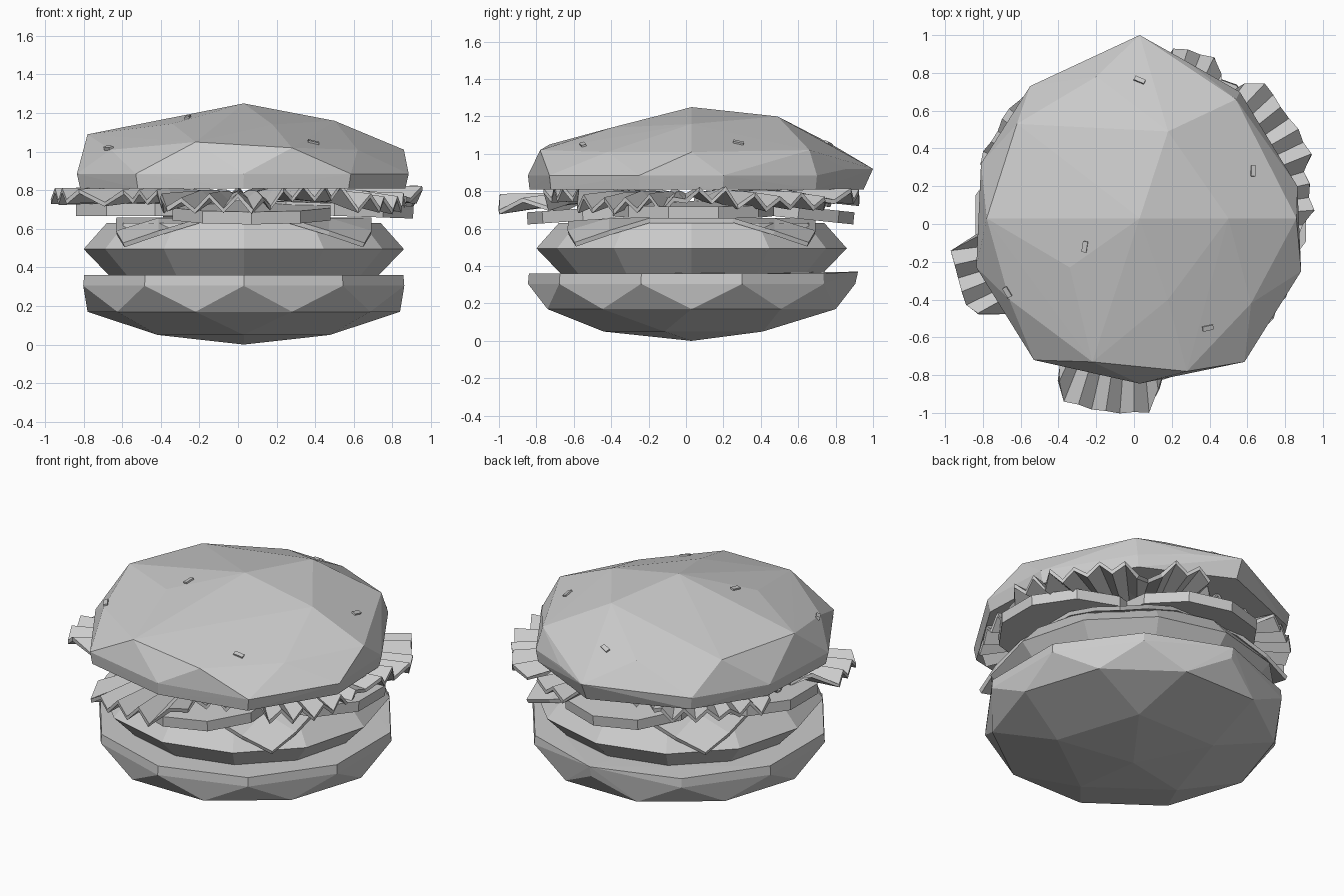
import bpy, bmesh, math, random
from mathutils import Vector, Matrix
from mathutils.bvhtree import BVHTree

if "Cube" in bpy.data.objects:
    bpy.data.objects.remove(bpy.data.objects["Cube"])

random.seed(4)
CX, CY = 0.03, 0.03

# the whole model is one plain grey
GREY = bpy.data.materials.new("plain grey")
GREY.diffuse_color = (0.6, 0.6, 0.6, 1)
GREY.use_nodes = True
GREY.node_tree.nodes["Principled BSDF"].inputs["Base Color"].default_value = GREY.diffuse_color


def finish(bm, name):
    bmesh.ops.recalc_face_normals(bm, faces=bm.faces)
    me = bpy.data.meshes.new(name)
    bm.to_mesh(me)
    bm.free()
    me.materials.append(GREY)
    ob = bpy.data.objects.new(name, me)
    bpy.context.collection.objects.link(ob)
    return ob


def ring(n, r, z, start=0.0):
    a = [math.radians(start) + 2 * math.pi * i / n for i in range(n)]
    return [(CX + r * math.cos(t), CY + r * math.sin(t), z) for t in a]


def hull(points, name):
    bm = bmesh.new()
    for p in points:
        bm.verts.new(p)
    bmesh.ops.convex_hull(bm, input=bm.verts)
    loose = [v for v in bm.verts if not v.link_faces]
    bmesh.ops.delete(bm, geom=loose, context='VERTS')
    return finish(bm, name)


# bottom bun: faceted bowl, slightly higher at the back
bowl = ([(CX, CY, 0)] + ring(5, 0.47, 0.05, 54) + ring(10, 0.81, 0.17, 0)
        + ring(10, 0.875, 0.305, 18) + ring(10, 0.87, 0.36, 18))
bowl.append((0.03, 0.92, 0.37))
hull(bowl, "bottom_bun")

# patty: twelve-sided drum with a bulging edge
hull(ring(12, 0.70, 0.36) + ring(12, 0.83, 0.495) + ring(12, 0.71, 0.63),
     "patty")

# cheese: square slice whose corners fold down over the patty
bm = bmesh.new()
bmesh.ops.create_grid(bm, x_segments=6, y_segments=6, size=0.66)
for v in bm.verts:
    r = v.co.xy.length
    k = min(1, 0.88 / r) if r else 1
    fold = max(0, r * k - 0.70)
    v.co = (CX + v.co.x * k, CY + v.co.y * k, 0.645 - 0.72 * fold)
cheese = finish(bm, "cheese")
mod = cheese.modifiers.new("thickness", 'SOLIDIFY')
mod.thickness, mod.offset = 0.025, 0

# tomato slices: four overlapping discs, front and back ones tilted down
for i, (x, y, z, tx, ty) in enumerate([(0.07, -0.42, 0.685, 4, 0),
                                       (-0.43, 0.02, 0.70, 0, 0),
                                       (0.50, 0.04, 0.70, 0, 2),
                                       (0.02, 0.47, 0.70, -6, 0)]):
    bm = bmesh.new()
    bmesh.ops.create_cone(bm, cap_ends=True, segments=10, radius1=0.43,
                          radius2=0.43, depth=0.065)
    bm.transform(Matrix.Translation((x, y, z))
                 @ Matrix.Rotation(math.radians(tx), 4, 'X')
                 @ Matrix.Rotation(math.radians(ty), 4, 'Y'))
    finish(bm, f"tomato_slice_{i + 1}")

# lettuce: pleated ring that sticks out in several lobes
# (angle, reach, half width, droop)
LOBES = [(-99, 1.015, 14, 0.05), (199, 1.0, 10, 0.02), (34, 1.02, 15, 0.04),
         (10, 0.96, 8, 0.01), (69, 0.99, 7, 0.01), (137, 0.90, 22, 0.02),
         (-22, 0.90, 20, 0.05), (-60, 0.80, 15, 0.0)]


def leaf(deg):
    best = (0.76, 0.01)
    for a, r, w, drop in LOBES:
        d = abs((deg - a + 180) % 360 - 180)
        best = max(best, (r if d < w else r - 0.03 * (d - w), drop))
    return best


bm = bmesh.new()
N = 84
rows = []
for i in range(N):
    deg = 360 * i / N
    t = math.radians(deg)
    far, drop = leaf(deg)
    far -= random.uniform(0, 0.03)
    side = 1 if i % 2 else -1
    row = []
    for r, amp, f in ((0.35, 0.008, 0), (0.65, 0.024, 0.3), (far, 0.038, 1)):
        z = 0.78 - f * drop + side * amp * random.uniform(0.5, 1.2)
        row.append(bm.verts.new((r * math.cos(t), r * math.sin(t), z)))
    rows.append(row)
for i in range(N):
    a, b = rows[i], rows[(i + 1) % N]
    for k in range(2):
        bm.faces.new((a[k], a[k + 1], b[k + 1], b[k]))
lettuce = finish(bm, "lettuce")
mod = lettuce.modifiers.new("thickness", 'SOLIDIFY')
mod.thickness, mod.offset = 0.025, 0

# top bun: uneven faceted dome above a short rim
dome = [(0.03, 0.03, 1.25), (0.18, 0.49, 1.20), (0.50, 0.03, 1.16),
        (0.18, -0.40, 1.14), (-0.34, -0.23, 1.145), (-0.78, 0.03, 1.09),
        (-0.20, 0.78, 1.05), (-0.62, 0.53, 1.07), (-0.22, -0.73, 1.05),
        (0.28, -0.78, 1.02), (0.86, 0.03, 1.01), (0.54, 0.66, 1.02),
        (0.62, -0.42, 1.01), (-0.66, -0.40, 1.01)]
outline = [(0.03, 1.0), (-0.55, 0.73), (-0.81, 0.32), (-0.835, -0.23),
           (-0.53, -0.72), (0.03, -0.845), (0.585, -0.73), (0.885, -0.25),
           (0.865, 0.20), (0.56, 0.70), (0.28, 0.86)]
rim = [(x, y, 0.92 if y > 0.8 else 0.885) for x, y in outline]
base = [(x * 0.98, y * 0.95 if y > 0.8 else y * 0.99, 0.81) for x, y in outline]
bun = hull(dome + rim + base, "top_bun")

# sesame seeds lying on the dome
tree = BVHTree.FromPolygons([v.co for v in bun.data.vertices],
                            [p.vertices[:] for p in bun.data.polygons])
for i, (x, y, spin) in enumerate([(0.03, 0.76, -25), (0.63, 0.28, 85),
                                  (-0.26, -0.12, 80), (0.39, -0.55, 10),
                                  (-0.67, -0.36, -60)]):
    loc, nor, _, _ = tree.ray_cast(Vector((x, y, 3)), Vector((0, 0, -1)))
    bm = bmesh.new()
    bmesh.ops.create_cube(bm, size=1)
    bm.transform(Matrix.Translation(loc)
                 @ Vector((0, 0, 1)).rotation_difference(nor).to_matrix().to_4x4()
                 @ Matrix.Rotation(math.radians(spin), 4, 'Z')
                 @ Matrix.Diagonal((0.058, 0.026, 0.02, 1)))
    finish(bm, f"sesame_seed_{i + 1}")
